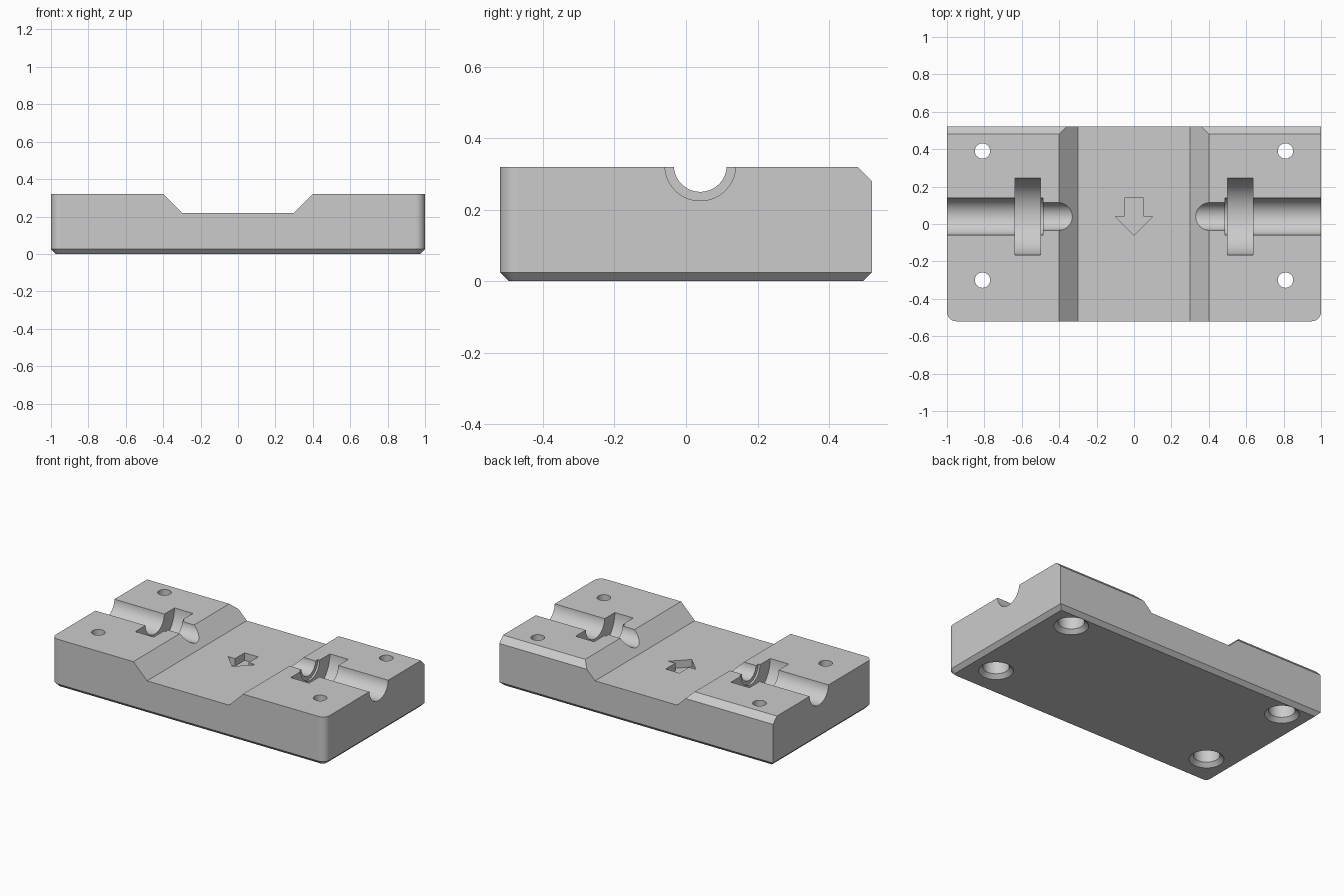
import bpy, bmesh, math
from mathutils import Vector, Matrix

cube = bpy.data.objects.get("Cube")
if cube:
    bpy.data.objects.remove(cube, do_unlink=True)

W, D, H = 1.0, 0.52, 0.32      # half width, half depth, height
EDGE = 0.025                   # bottom chamfer
FLOOR = 0.22                   # height of the central channel floor
AXIS_Y, AXIS_Z = 0.04, 0.324   # axis of the round grooves

grey = bpy.data.materials.new("grey plastic")
grey.use_nodes = True
grey.diffuse_color = (0.6, 0.6, 0.6, 1)
grey.node_tree.nodes["Principled BSDF"].inputs["Base Color"].default_value = (0.6, 0.6, 0.6, 1)


def loft(name, rings):
    """Solid through a list of rings with equal point counts."""
    bm = bmesh.new()
    loops = [[bm.verts.new(p) for p in ring] for ring in rings]
    n = len(loops[0])
    for a, b in zip(loops, loops[1:]):
        for i in range(n):
            j = (i + 1) % n
            bm.faces.new((a[i], a[j], b[j], b[i]))
    bm.faces.new(loops[0][::-1])
    bm.faces.new(loops[-1])
    bmesh.ops.recalc_face_normals(bm, faces=bm.faces)
    mesh = bpy.data.meshes.new(name)
    bm.to_mesh(mesh)
    bm.free()
    mesh.materials.append(grey)
    obj = bpy.data.objects.new(name, mesh)
    bpy.context.collection.objects.link(obj)
    return obj


def lathe(name, profile, matrix, steps=64):
    """Turned solid from (height, radius) pairs about local z."""
    angles = [math.tau * (i + 0.5) / steps for i in range(steps)]
    return loft(name, [[matrix @ Vector((r * math.cos(a), r * math.sin(a), h)) for a in angles]
                       for h, r in profile])


def outline(inset, z):
    """Plan of the block: square back corners, rounded front corners."""
    w, d, r = W - inset, D - inset, 0.05 - inset
    pts = [(w, d, z), (-w, d, z)]
    for side, start in ((-1, math.pi), (1, 1.5 * math.pi)):
        for i in range(11):
            a = start + math.pi / 2 * i / 10
            pts.append((side * (w - r) + r * math.cos(a), r - d + r * math.sin(a), z))
    return pts


# Block with chamfered underside
block = loft("base_block", [outline(EDGE, 0), outline(0, EDGE), outline(0, H)])
cutters = []

# Central channel with sloping sides
section = [(-0.3, FLOOR), (0.3, FLOOR), (0.5, FLOOR + 0.2), (-0.5, FLOOR + 0.2)]
cutters.append(loft("channel_cutter", [[(x, y, z) for x, z in section] for y in (-1, 1)]))

# Chamfer on the top back edge
section = [(D - 0.14, H + 0.1), (D + 0.1, H - 0.14), (D + 0.1, H + 0.1)]
cutters.append(loft("back_edge_cutter", [[(x, y, z) for y, z in section] for x in (-1.2, 1.2)]))

# Recessed arrow pointing to the front
half = [(0.0, -0.06), (0.1, 0.04), (0.05, 0.04), (0.05, 0.14)]
arrow = half + [(-x, y) for x, y in half[:0:-1]]
cutters.append(loft("arrow_cutter", [[(x, y, z) for x, y in arrow] for z in (FLOOR - 0.05, FLOOR + 0.05)]))

# Stepped round groove on each side, with a wide collar slot
groove = [(0.2, 0.074), (0.487, 0.074), (0.487, 0.099), (0.5, 0.099), (0.5, 0.205),
          (0.635, 0.205), (0.635, 0.099), (1.1, 0.099)]
# Screw hole with chamfered counterbore underneath
hole = [(-0.05, 0.153), (EDGE, 0.078), (0.12, 0.078), (0.12, 0.041), (0.5, 0.041)]
for s in (-1, 1):
    turn = Matrix.Translation((0, AXIS_Y, AXIS_Z)) @ Matrix.Rotation(s * math.pi / 2, 4, 'Y')
    cutters.append(lathe("groove_cutter", groove, turn))
    for y in (-0.3, 0.39):
        cutters.append(lathe("screw_hole_cutter", hole, Matrix.Translation((s * 0.81, y, 0)), 48))

# Carve the block, then drop the cutters
bpy.ops.object.select_all(action='DESELECT')
bpy.context.view_layer.objects.active = block
block.select_set(True)
for cutter in cutters:
    cutter.hide_render = True
    mod = block.modifiers.new("cut", 'BOOLEAN')
    mod.operation = 'DIFFERENCE'
    mod.solver = 'EXACT'
    mod.object = cutter
    bpy.ops.object.modifier_apply(modifier=mod.name)
    bpy.data.objects.remove(cutter, do_unlink=True)

# Smooth curved walls, crisp edges
bpy.ops.object.shade_smooth_by_angle(angle=math.radians(30))
weighted = block.modifiers.new("weighted normals", 'WEIGHTED_NORMAL')
weighted.keep_sharp = True
